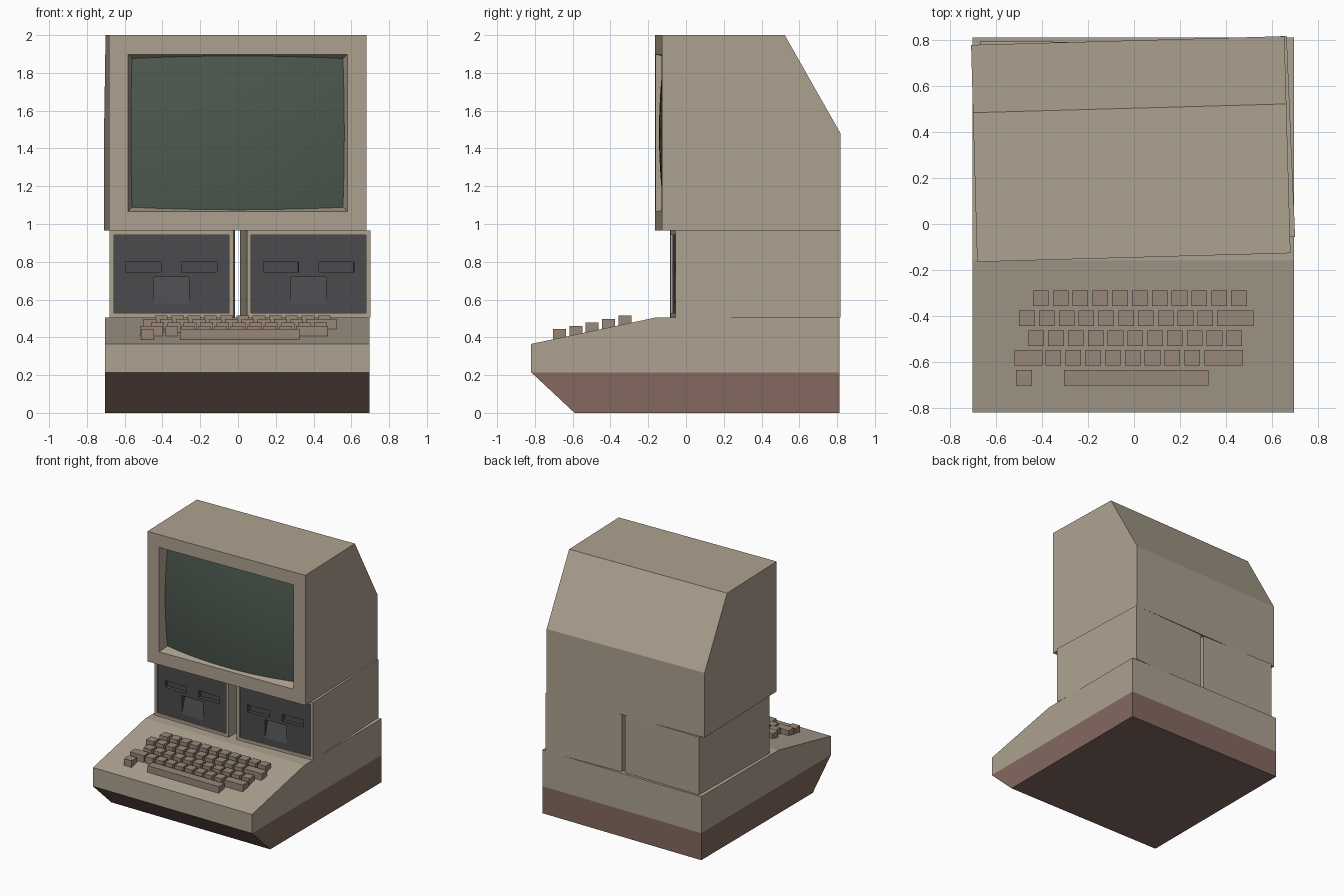
import bpy, bmesh, math
from mathutils import Matrix, Vector

if "Cube" in bpy.data.objects:
    bpy.data.objects.remove(bpy.data.objects["Cube"])


def material(name, rgb):
    m = bpy.data.materials.new(name)
    m.diffuse_color = (*rgb, 1)
    m.use_nodes = True
    m.node_tree.nodes["Principled BSDF"].inputs["Base Color"].default_value = m.diffuse_color
    return m


BEIGE = material("beige", (0.42, 0.36, 0.28))
BROWN = material("brown", (0.23, 0.14, 0.115))
KEY = material("key_brown", (0.32, 0.245, 0.19))
DARK = material("dark_grey", (0.07, 0.07, 0.075))
GLASS = material("dark_glass", (0.075, 0.1, 0.08))


def finish(bm, name, mat, place=None):
    bmesh.ops.recalc_face_normals(bm, faces=bm.faces[:])
    me = bpy.data.meshes.new(name)
    bm.to_mesh(me)
    bm.free()
    ob = bpy.data.objects.new(name, me)
    bpy.context.collection.objects.link(ob)
    if mat:
        me.materials.append(mat)
    if place:
        ob.matrix_world = place
    return ob


def add_prism(bm, profile, x0, x1):
    """Extrude a (y, z) outline from x0 to x1."""
    a = [bm.verts.new((x0, y, z)) for y, z in profile]
    b = [bm.verts.new((x1, y, z)) for y, z in profile]
    bm.faces.new(a)
    bm.faces.new(b[::-1])
    for i in range(len(a)):
        j = (i + 1) % len(a)
        bm.faces.new((a[i], b[i], b[j], a[j]))


def add_box(bm, x0, x1, y0, y1, z0, z1):
    add_prism(bm, [(y0, z0), (y1, z0), (y1, z1), (y0, z1)], x0, x1)


def recess_front(bm, border, taper, depth):
    """Sink an opening into the front face."""
    bmesh.ops.recalc_face_normals(bm, faces=bm.faces[:])
    face = min(bm.faces, key=lambda f: f.calc_center_median().y)
    bmesh.ops.inset_region(bm, faces=[face], thickness=border, use_even_offset=True)
    bmesh.ops.inset_region(bm, faces=[face], thickness=taper, depth=0, use_even_offset=True)
    for v in face.verts:
        v.co.y += depth


def turned(x, y, degrees):
    return Matrix.Translation((x, y, 0)) @ Matrix.Rotation(math.radians(degrees), 4, 'Z')


# Computer case: wedge-shaped upper shell and brown lower tray
bm = bmesh.new()
add_prism(bm, [(-.82, .215), (-.82, .365), (-.16, .505), (.812, .505), (.812, .215)], -.703, .697)
finish(bm, "case_upper", BEIGE)
bm = bmesh.new()
add_prism(bm, [(-.82, .215), (-.59, 0), (.812, 0), (.812, .215)], -.703, .697)
finish(bm, "case_lower", BROWN)

# Keyboard: each row is (centre y, [(start x, key count, key width)])
PITCH, UNIT = .0863, .068
ROWS = [
    (-.323, [(-.44, 11, UNIT)]),
    (-.411, [(-.50, 10, UNIT), (.361, 1, .16)]),
    (-.498, [(-.46, 11, UNIT)]),
    (-.583, [(-.52, 1, .122), (-.385, 8, UNIT), (.307, 1, .168)]),
    (-.670, [(-.513, 1, UNIT), (-.305, 1, .63)]),
]
bm = bmesh.new()
for y, groups in ROWS:
    deck = .365 + (y + .82) * .14 / .66
    for x, count, width in groups:
        for i in range(count):
            x0 = x + i * PITCH
            add_box(bm, x0, x0 + width, y - .034, y + .034, deck - .02, deck + .046)
finish(bm, "keyboard_keys", KEY)

# Disk drives: open-fronted case, dark fascia with two slots and a finger scoop
W, D, Z0, Z1, RIM = .655, .875, .505, .965, .023


def disk_drive(side, place):
    bm = bmesh.new()
    add_box(bm, 0, W, 0, D, Z0, Z1)
    recess_front(bm, RIM, .003, .07)
    finish(bm, side + "_drive_case", BEIGE, place)

    bm = bmesh.new()
    add_box(bm, RIM, W - RIM, .01, .068, Z0 + RIM, Z1 - RIM)
    fascia = finish(bm, side + "_drive_fascia", DARK, place)

    bm = bmesh.new()
    c = W / 2
    for s in (-1, 1):
        add_box(bm, c + s * .147 - .093, c + s * .147 + .093, -.02, .04, .745, .80)
    add_prism(bm, [(.01, .575), (-.03, .575), (-.03, .72), (.055, .72)], c - .093, c + .093)
    cutter = finish(bm, "drive_cutter", DARK, place)
    cutter.hide_render = True
    mod = fascia.modifiers.new("slots", 'BOOLEAN')
    mod.operation, mod.object, mod.solver = 'DIFFERENCE', cutter, 'EXACT'
    bpy.context.view_layer.objects.active = fascia
    bpy.ops.object.modifier_apply(modifier=mod.name)
    bpy.data.objects.remove(cutter)


disk_drive("left", turned(-.68, -.078, -.6))
disk_drive("right", turned(.047, -.083, 2.4))

# Monitor: sloped-back housing with a sunken screen opening, set slightly askew
MON = turned(-.683, -.165, 1.6)
MW = 1.365
bm = bmesh.new()
add_prism(bm, [(0, .965), (0, 2), (.65, 2), (.945, 1.48), (.945, .965)], 0, MW)
recess_front(bm, .102, .028, .1)
finish(bm, "monitor_housing", BEIGE, MON)

# Bulging glass screen
bm = bmesh.new()
bmesh.ops.create_grid(bm, x_segments=20, y_segments=16, size=1)
for v in bm.verts:
    x, z = v.co.x * .58, v.co.y * .413
    v.co = Vector((MW / 2 + x, .004 + .159 * x * x + .155 * z * z, 1.4825 + z))
screen = finish(bm, "screen", GLASS, MON)
if screen.data.polygons[0].normal.y > 0:
    screen.data.flip_normals()
screen.data.shade_smooth()
